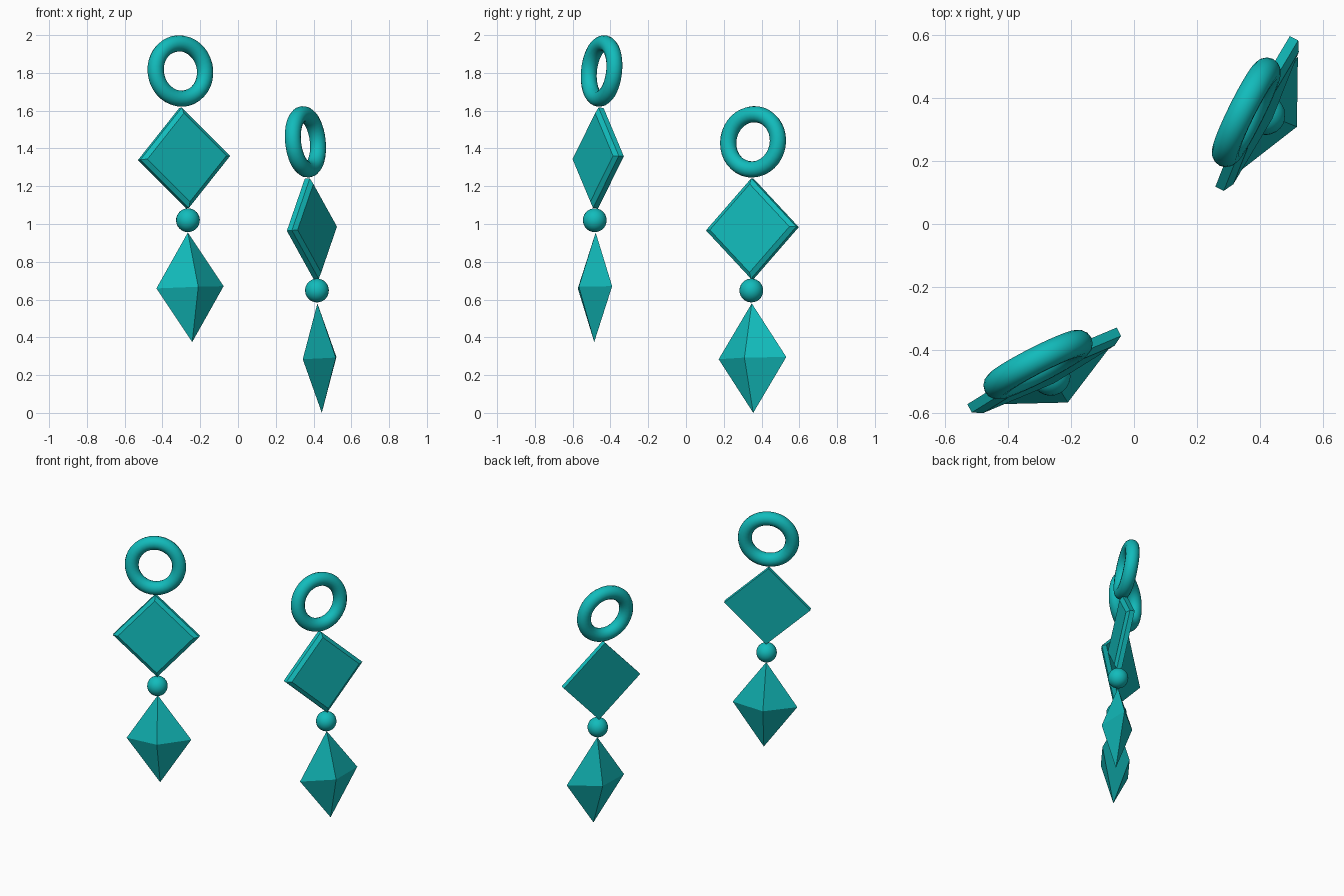
import bpy, bmesh, math
from mathutils import Matrix, Vector

if "Cube" in bpy.data.objects:
    bpy.data.objects.remove(bpy.data.objects["Cube"])

teal = bpy.data.materials.new("teal")
teal.diffuse_color = (0.006, 0.5, 0.5, 1)
teal.use_nodes = True
teal.node_tree.nodes["Principled BSDF"].inputs["Base Color"].default_value = teal.diffuse_color


def frame(pos, angle, lean, roll):
    """Local x runs across the earring, -y is its face, z is up."""
    a = math.radians(angle)
    across = Vector((math.cos(a), math.sin(a), 0))
    face = Vector((math.sin(a), -math.cos(a), 0))
    up = (Vector((0, 0, 1)) - lean * face - roll * across).normalized()
    across = (across - across.dot(up) * up).normalized()
    rot = Matrix((across, up.cross(across), up)).transposed()
    return Matrix.Translation(pos) @ rot.to_4x4()


def finish(name, matrix):
    ob = bpy.context.object
    ob.name = name
    ob.data.materials.append(teal)
    ob.matrix_world = matrix
    return ob


def ring(name, matrix):
    bpy.ops.mesh.primitive_torus_add(major_radius=0.147, minor_radius=0.043,
                                     major_segments=36, minor_segments=14)
    bpy.context.object.data.transform(Matrix.Rotation(math.pi / 2, 4, 'X'))
    bpy.ops.object.shade_smooth()
    finish(name, matrix)


def bead(name, matrix):
    bpy.ops.mesh.primitive_uv_sphere_add(radius=0.063, segments=24, ring_count=14)
    bpy.ops.object.shade_smooth()
    finish(name, matrix)


def plate(name, matrix):
    # diamond slab with a bevelled front face
    bm = bmesh.new()
    loops = []
    for r, y in ((0.267, 0.018), (0.267, -0.012), (0.235, -0.03)):
        loops.append([bm.verts.new((r * math.cos(k * math.pi / 2), y,
                                    r * math.sin(k * math.pi / 2))) for k in range(4)])
    bm.faces.new(loops[0])
    bm.faces.new(loops[-1])
    for lo, hi in zip(loops, loops[1:]):
        for k in range(4):
            bm.faces.new((lo[k], lo[(k + 1) % 4], hi[(k + 1) % 4], hi[k]))
    add_mesh(name, bm, matrix)


def gem(name, matrix):
    # flattened four-sided double pyramid
    bm = bmesh.new()
    girdle = [bm.verts.new(p) for p in
              ((0.2, 0, 0), (0, 0.096, 0), (-0.2, 0, 0), (0, -0.096, 0))]
    for z in (0.29, -0.29):
        tip = bm.verts.new((0, 0, z))
        for k in range(4):
            bm.faces.new((girdle[k], girdle[(k + 1) % 4], tip))
    add_mesh(name, bm, matrix)


def add_mesh(name, bm, matrix):
    bmesh.ops.recalc_face_normals(bm, faces=bm.faces)
    me = bpy.data.meshes.new(name)
    bm.to_mesh(me)
    bm.free()
    ob = bpy.data.objects.new(name, me)
    bpy.context.collection.objects.link(ob)
    bpy.context.view_layer.objects.active = ob
    finish(name, matrix)


# Each earring: turn angle, then centres of ring, plate, bead and gem
earrings = {
    "left": (27, (-0.305, -0.447, 1.81), (-0.284, -0.467, 1.35),
             (-0.265, -0.483, 1.02), (-0.254, -0.482, 0.665)),
    "right": (63.5, (0.357, 0.355, 1.435), (0.393, 0.35, 0.975),
              (0.418, 0.346, 0.648), (0.432, 0.352, 0.29)),
}
for side, (angle, p_ring, p_plate, p_bead, p_gem) in earrings.items():
    ring(side + "_ring", frame(p_ring, angle, 0.1, 0.035))
    plate(side + "_diamond_plate", frame(p_plate, angle, 0.08, 0.037))
    bead(side + "_bead", frame(p_bead, angle, 0.05, 0.035))
    gem(side + "_gem", frame(p_gem, angle, 0.03, 0.03))
